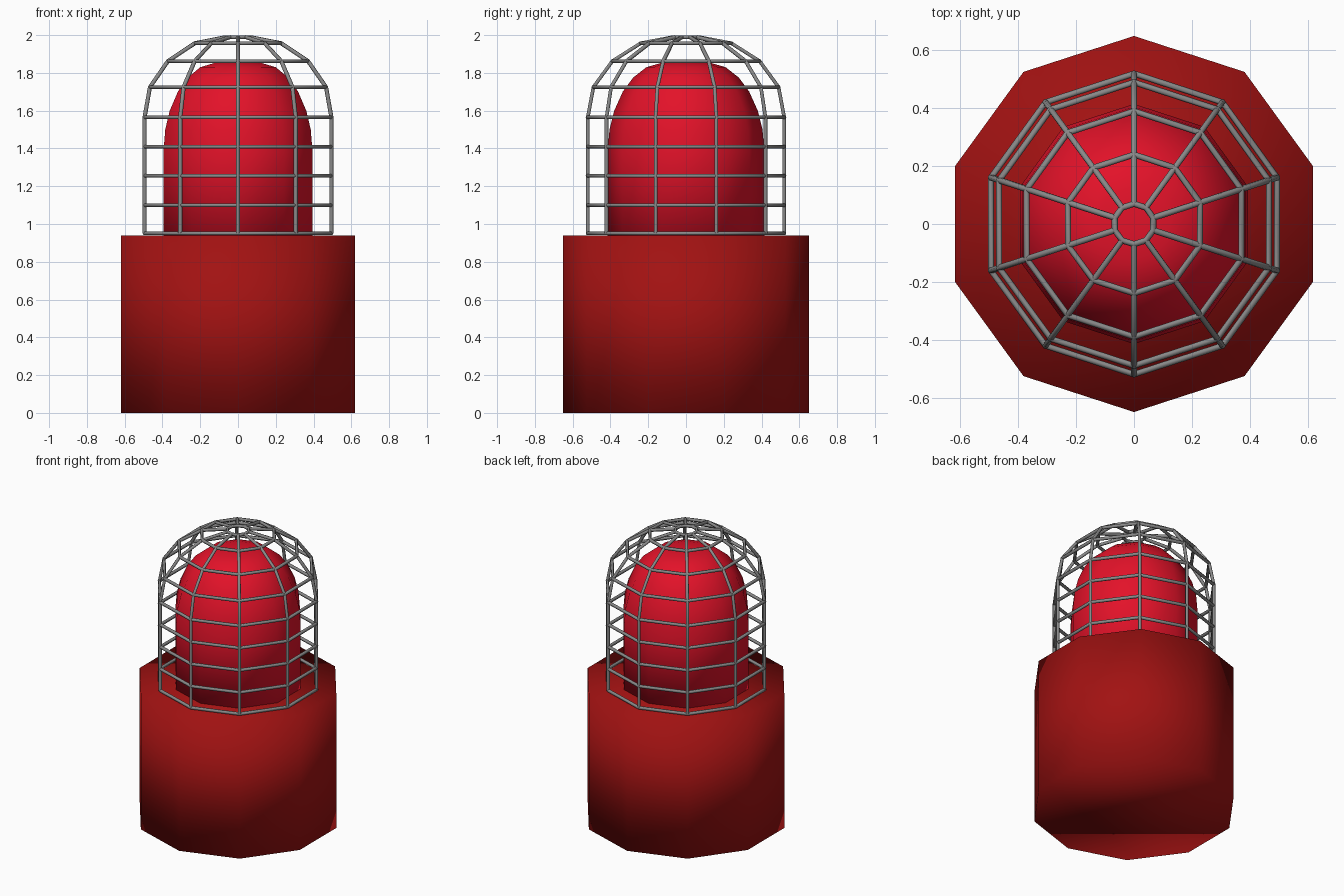
import bpy
from math import sin, cos, pi

SIDES = 10

if "Cube" in bpy.data.objects:
    bpy.data.objects.remove(bpy.data.objects["Cube"])


def material(name, rgb, roughness=0.5):
    mat = bpy.data.materials.new(name)
    mat.use_nodes = True
    mat.diffuse_color = (*rgb, 1)
    bsdf = mat.node_tree.nodes["Principled BSDF"]
    bsdf.inputs["Base Color"].default_value = (*rgb, 1)
    bsdf.inputs["Roughness"].default_value = roughness
    return mat


def ring(radius, z):
    # Corner points of a ten-sided ring with a corner on the y axis
    return [(radius * sin(2 * pi * i / SIDES), -radius * cos(2 * pi * i / SIDES), z)
            for i in range(SIDES)]


def lathe(name, profile, mat):
    # Capped solid from (radius, height) pairs
    verts = [p for r, z in profile for p in ring(r, z)]
    faces = []
    for k in range(len(profile) - 1):
        a = k * SIDES
        for i in range(SIDES):
            j = (i + 1) % SIDES
            faces.append((a + i, a + j, a + SIDES + j, a + SIDES + i))
    faces.append(tuple(reversed(range(SIDES))))
    faces.append(tuple(range(len(verts) - SIDES, len(verts))))
    mesh = bpy.data.meshes.new(name)
    mesh.from_pydata(verts, [], faces)
    mesh.materials.append(mat)
    mesh.shade_smooth()
    obj = bpy.data.objects.new(name, mesh)
    bpy.context.collection.objects.link(obj)


def wires(name, paths, cyclic, mat):
    # Round wires following straight-segment paths
    curve = bpy.data.curves.new(name, "CURVE")
    curve.dimensions = "3D"
    curve.bevel_depth = 0.011
    curve.bevel_resolution = 1
    for path in paths:
        spline = curve.splines.new("POLY")
        spline.points.add(len(path) - 1)
        for point, co in zip(spline.points, path):
            point.co = (*co, 1)
        spline.use_cyclic_u = cyclic
    curve.materials.append(mat)
    obj = bpy.data.objects.new(name, curve)
    bpy.context.collection.objects.link(obj)


dark_red = material("dark red", (0.36, 0.006, 0.006))
bright_red = material("bright red", (0.77, 0.006, 0.022))
steel = material("steel grey", (0.25, 0.25, 0.25), 0.4)

# Ten-sided housing
lathe("base", [(0.65, 0), (0.65, 0.94)], dark_red)

# Domed lamp
lathe("lamp", [(0.415, 0.9), (0.415, 1.38), (0.405, 1.5), (0.38, 1.6), (0.335, 1.7),
               (0.28, 1.775), (0.21, 1.83), (0.13, 1.853), (0.05, 1.86)], bright_red)

# Guard cage: hoops and upright ribs
cage = [(0.52, z) for z in (0.95, 1.1, 1.255, 1.41, 1.565)]
cage += [(0.49, 1.725), (0.39, 1.862), (0.24, 1.957), (0.07, 1.989)]
hoops = [ring(r, z) for r, z in cage]
wires("cage_hoops", hoops, True, steel)
wires("cage_ribs", list(zip(*hoops)), False, steel)
